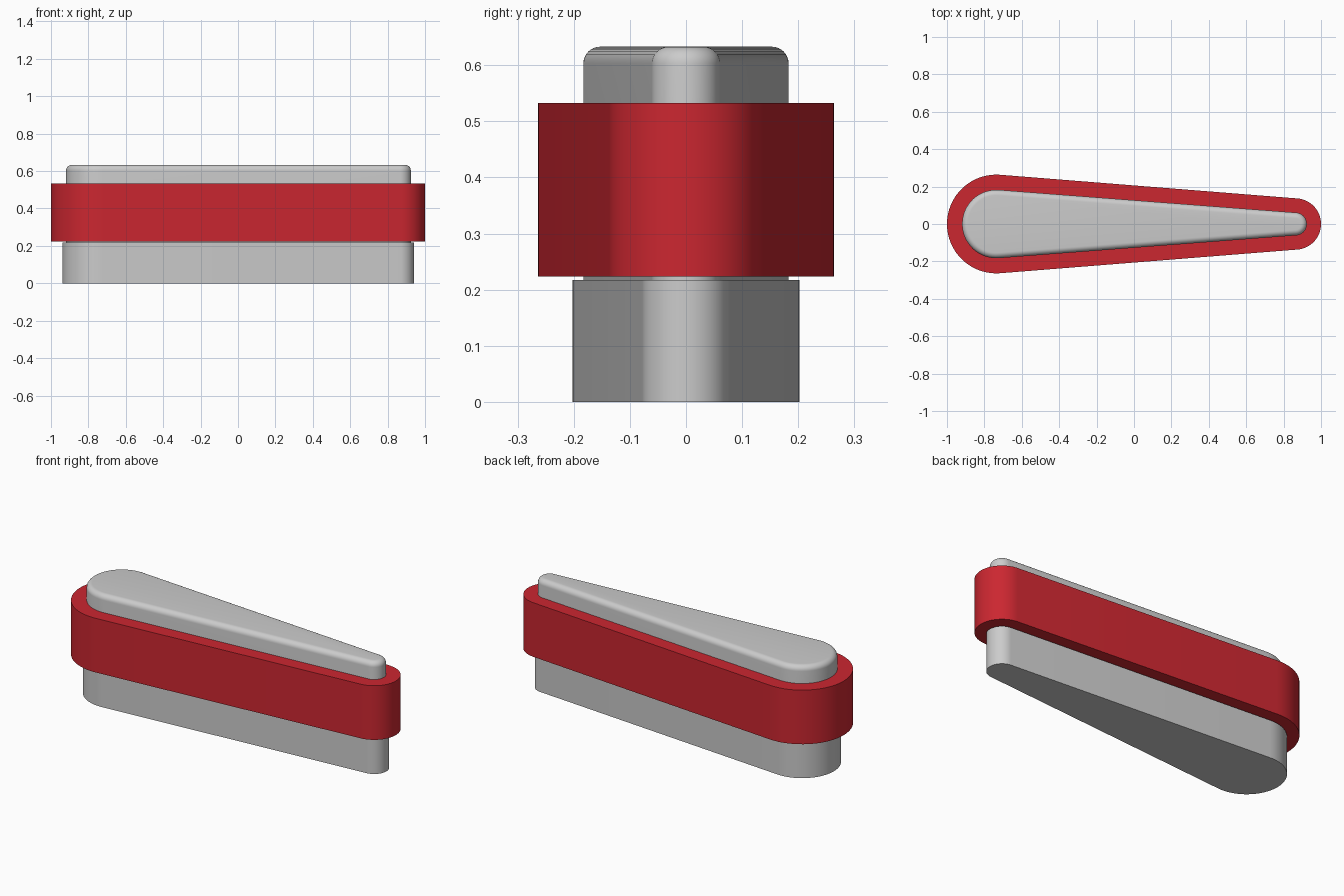
import bpy, bmesh
from math import sin, cos, pi, asin, radians

if "Cube" in bpy.data.objects:
    bpy.data.objects.remove(bpy.data.objects["Cube"])

BIG_X, SMALL_X = -0.736, 0.863   # centres of the two end arcs
SEG = 32


def outline(big_r, small_r):
    """Tapered capsule: two arcs joined by their common tangents."""
    t = pi / 2 - asin((big_r - small_r) / (SMALL_X - BIG_X))
    pts = []
    for i in range(SEG + 1):
        a = -t + 2 * t * i / SEG
        pts.append((SMALL_X + small_r * cos(a), small_r * sin(a)))
    for i in range(SEG + 1):
        a = t + (2 * pi - 2 * t) * i / SEG
        pts.append((BIG_X + big_r * cos(a), big_r * sin(a)))
    return pts


def loft(name, sections, closed=False, color=None):
    """Skin (big_r, small_r, z) sections; capped, or closed into a ring."""
    bm = bmesh.new()
    rings = [[bm.verts.new((x, y, z)) for x, y in outline(b, s)]
             for b, s, z in sections]
    pairs = list(zip(rings, rings[1:]))
    if closed:
        pairs.append((rings[-1], rings[0]))
    else:
        bm.faces.new(rings[0][::-1])
        bm.faces.new(rings[-1])
    for lo, hi in pairs:
        n = len(lo)
        for i in range(n):
            j = (i + 1) % n
            bm.faces.new((lo[i], lo[j], hi[j], hi[i]))
    bmesh.ops.recalc_face_normals(bm, faces=bm.faces)
    me = bpy.data.meshes.new(name)
    bm.to_mesh(me)
    bm.free()
    ob = bpy.data.objects.new(name, me)
    bpy.context.collection.objects.link(ob)
    if color:
        mat = bpy.data.materials.new(name + "_color")
        mat.diffuse_color = color
        mat.use_nodes = True
        mat.node_tree.nodes["Principled BSDF"].inputs["Base Color"].default_value = mat.diffuse_color
        me.materials.append(mat)
    bpy.ops.object.select_all(action='DESELECT')
    ob.select_set(True)
    bpy.context.view_layer.objects.active = ob
    bpy.ops.object.shade_smooth_by_angle(angle=radians(30))
    return ob


# Lower grey block
loft("base", [(0.202, 0.078, 0), (0.202, 0.078, 0.217)])

# Inner core rising through the band, with a rounded top edge
R, TOP, CB, CS = 0.03, 0.633, 0.183, 0.061
core = [(CB, CS, 0.217)]
for k in range(9):
    a = pi / 2 * k / 8
    d = R * (1 - cos(a))
    core.append((CB - d, CS - d, TOP - R + R * sin(a)))
loft("core", core)

# Red band around the core
loft("band", [(CB, CS, 0.223), (0.264, 0.137, 0.223),
              (0.264, 0.137, 0.533), (CB, CS, 0.533)],
     closed=True, color=(0.6, 0.02, 0.03, 1))
